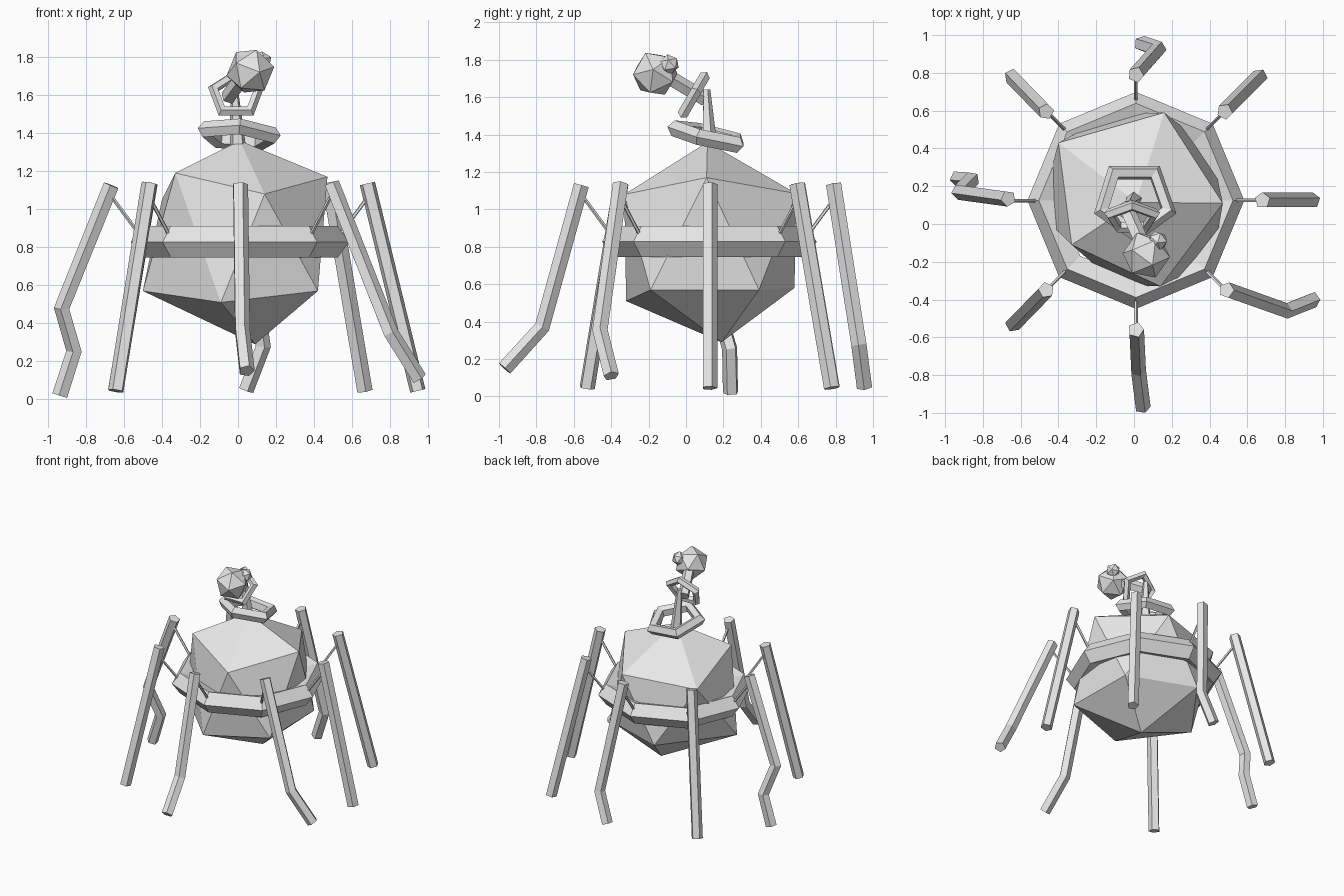
import bpy
import bmesh
from math import radians, cos, sin, tau
from mathutils import Vector, Matrix

cube = bpy.data.objects.get("Cube")
if cube:
    bpy.data.objects.remove(cube, do_unlink=True)

grey = bpy.data.materials.new("plain_grey")
grey.use_nodes = True
grey.diffuse_color = (0.8, 0.8, 0.8, 1)
grey.node_tree.nodes["Principled BSDF"].inputs["Base Color"].default_value = (0.8, 0.8, 0.8, 1)

CX, CY = 0.01, 0.125  # axis of the body


def finish(name, bm):
    bmesh.ops.recalc_face_normals(bm, faces=bm.faces)
    mesh = bpy.data.meshes.new(name)
    bm.to_mesh(mesh)
    bm.free()
    mesh.materials.append(grey)
    obj = bpy.data.objects.new(name, mesh)
    bpy.context.collection.objects.link(obj)
    return obj


def tube(name, points, radii, sides=5):
    """Faceted rod swept through the points with capped ends."""
    pts = [Vector(p) for p in points]
    if not isinstance(radii, (list, tuple)):
        radii = [radii] * len(pts)
    bm = bmesh.new()
    rings, quat, last = [], None, None
    for i, p in enumerate(pts):
        t = Vector()
        if i > 0:
            t += (p - pts[i - 1]).normalized()
        if i < len(pts) - 1:
            t += (pts[i + 1] - p).normalized()
        t.normalize()
        quat = t.to_track_quat('Z', 'Y') if quat is None else last.rotation_difference(t) @ quat
        last = t
        rings.append([bm.verts.new(p + quat @ Vector((radii[i] * cos(tau * k / sides),
                                                      radii[i] * sin(tau * k / sides), 0)))
                      for k in range(sides)])
    for a, b in zip(rings, rings[1:]):
        for k in range(sides):
            n = (k + 1) % sides
            bm.faces.new((a[k], a[n], b[n], b[k]))
    bm.faces.new(rings[0])
    bm.faces.new(rings[-1])
    return finish(name, bm)


def link(name, center, major, minor, segments, tilt=Matrix.Identity(4), spin=0):
    """Faceted ring with a five-sided section."""
    bpy.ops.mesh.primitive_torus_add(major_segments=segments, minor_segments=5,
                                     major_radius=major, minor_radius=minor)
    obj = bpy.context.object
    obj.name = name
    obj.data.materials.clear()
    obj.data.materials.append(grey)
    obj.data.transform(Matrix.Translation(center) @ tilt @ Matrix.Rotation(radians(spin), 4, 'Z'))
    for poly in obj.data.polygons:
        poly.use_smooth = False
    return obj


def ball(name, center, radius, turn=(0, 0)):
    bm = bmesh.new()
    m = (Matrix.Translation(center) @ Matrix.Rotation(radians(turn[0]), 4, 'X')
         @ Matrix.Rotation(radians(turn[1]), 4, 'Y'))
    bmesh.ops.create_icosphere(bm, subdivisions=1, radius=radius, matrix=m)
    return finish(name, bm)


# Body: a slightly uneven twenty-sided lump
corners = [(0.01, 0.115, 1.36),
           (0.16, 0.59, 1.085), (0.47, 0.11, 1.17), (0.14, -0.33, 1.08),
           (-0.33, -0.11, 1.19), (-0.40, 0.43, 1.05),
           (-0.09, -0.32, 0.51), (-0.50, 0.06, 0.57), (-0.12, 0.58, 0.58),
           (0.41, 0.39, 0.57), (0.42, -0.19, 0.57), (0.09, 0.19, 0.29)]
bm = bmesh.new()
for c in corners:
    bm.verts.new(c)
bmesh.ops.convex_hull(bm, input=bm.verts)
finish("body", bm)

# Belt around the body
link("belt", (CX, CY, 0.828), 0.487, 0.087, 8)

# Legs: straight or jointed rods, top point first
legs = {
    "left_leg": [(0.68, 0.125, 1.135), (0.945, 0.125, 0.045)],
    "back_left_leg": [(0.48, 0.595, 1.135), (0.665, 0.78, 0.045)],
    "back_leg": [(0.01, 0.79, 1.135), (0.13, 0.925, 0.28), (0.04, 0.955, 0.05)],
    "back_right_leg": [(-0.465, 0.595, 1.135), (-0.645, 0.78, 0.045)],
    "right_leg": [(-0.665, 0.135, 1.125), (-0.925, 0.17, 0.48),
                  (-0.86, 0.235, 0.255), (-0.935, 0.24, 0.02)],
    "front_right_leg": [(-0.465, -0.35, 1.135), (-0.64, -0.53, 0.045)],
    "front_leg": [(0.01, -0.56, 1.13), (0.02, -0.77, 0.37), (0.045, -0.97, 0.15)],
    "front_left_leg": [(0.49, -0.35, 1.135), (0.80, -0.46, 0.35), (0.95, -0.40, 0.11)],
}
for i, (name, path) in enumerate(legs.items()):
    tube(name, path, 0.043)
    # Thin strut from the belt up to the leg
    a = tau * i / 8
    tube(name.replace("leg", "strut"),
         [(CX + r * cos(a), CY + r * sin(a), z) for r, z in ((0.53, 0.87), (0.67, 1.06))], 0.01)

# Neck: leaning ring, post, upright ring and stalk
lean = Matrix.Rotation(radians(5), 4, 'Y') @ Matrix.Rotation(radians(-13), 4, 'X')
link("lower_neck_ring", (0.005, 0.125, 1.39), 0.185, 0.045, 5, lean, -90)
tube("neck_post", [(0.0, 0.125, 1.32), (-0.02, 0.11, 1.64)], [0.045, 0.02])
link("upper_neck_ring", (-0.01, 0.035, 1.60), 0.125, 0.03, 5, Matrix.Rotation(radians(60), 4, 'X'), 90)
tube("head_stalk", [(-0.05, 0.10, 1.59), (0.04, -0.10, 1.71)], 0.042)

# Head with a small bump
ball("head", (0.065, -0.165, 1.725), 0.128, (25, 15))
ball("head_bump", (0.125, -0.09, 1.775), 0.055, (10, 0))
